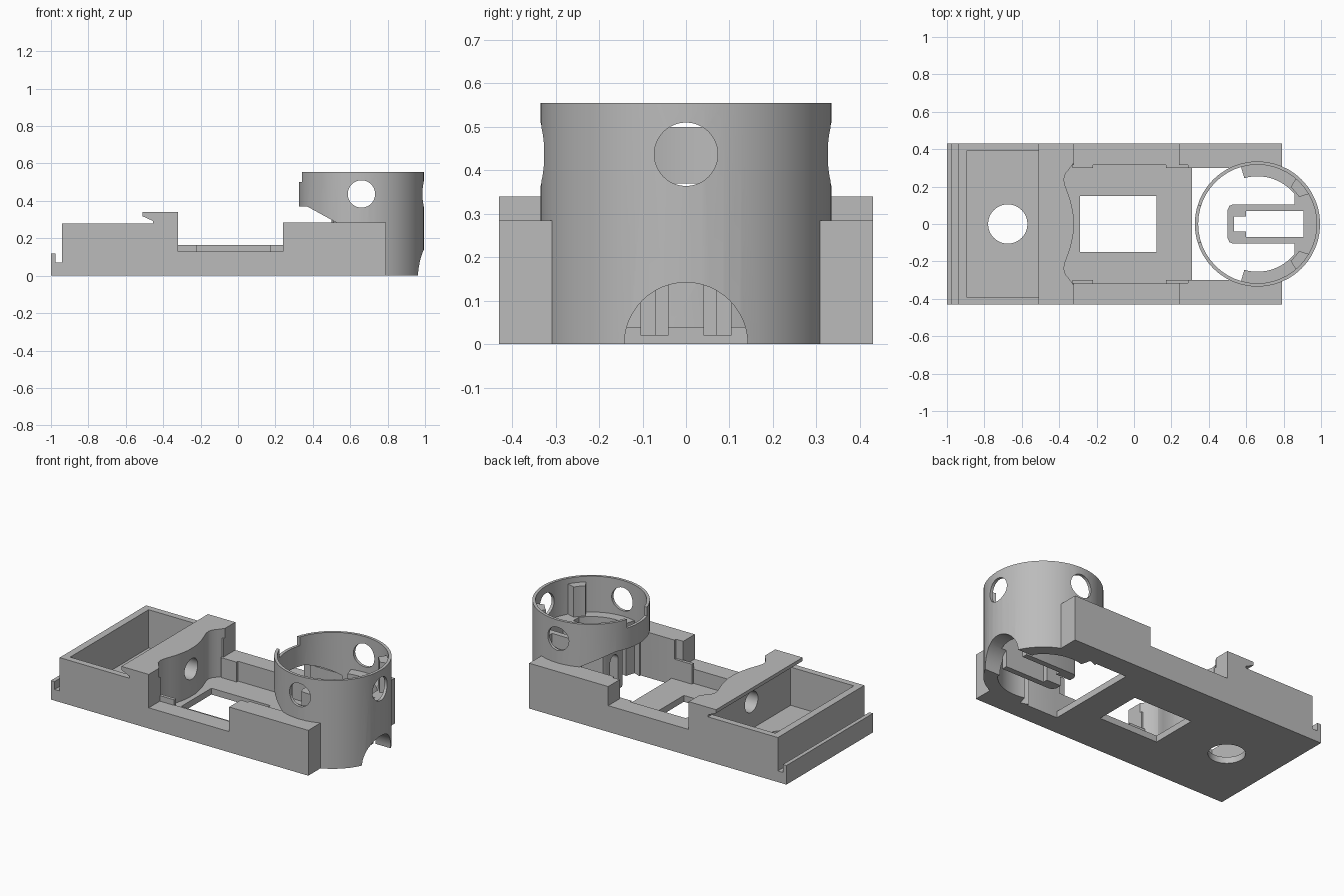
import bpy, bmesh, math
from mathutils import Matrix, Vector

if "Cube" in bpy.data.objects:
    bpy.data.objects.remove(bpy.data.objects["Cube"], do_unlink=True)

grey = bpy.data.materials.new("plain_grey")
grey.use_nodes = True
grey.diffuse_color = (0.5, 0.5, 0.5, 1)
grey.node_tree.nodes["Principled BSDF"].inputs["Base Color"].default_value = (0.5, 0.5, 0.5, 1)

CX, OUTER, BORE = 0.66, 0.335, 0.317   # round cup centre and radii
SEGS = 48


def prism(name, points, lo, hi, axis="z"):
    """Extrude an outline: plan (x, y) along z, or side profile (x, z) along y."""
    bm = bmesh.new()
    place = (lambda a, b: (a, b, lo)) if axis == "z" else (lambda a, b: (a, lo, b))
    face = bm.faces.new([bm.verts.new(place(a, b)) for a, b in points])
    out = bmesh.ops.extrude_face_region(bm, geom=[face])
    shift = Vector((0, 0, hi - lo)) if axis == "z" else Vector((0, hi - lo, 0))
    bmesh.ops.translate(bm, vec=shift, verts=[v for v in out["geom"] if isinstance(v, bmesh.types.BMVert)])
    bmesh.ops.recalc_face_normals(bm, faces=bm.faces)
    return finish(name, bm)


def finish(name, bm):
    mesh = bpy.data.meshes.new(name)
    bm.to_mesh(mesh)
    bm.free()
    mesh.materials.append(grey)
    obj = bpy.data.objects.new(name, mesh)
    bpy.context.collection.objects.link(obj)
    return obj


def box(x0, x1, y0, y1, z0, z1, name="block"):
    return prism(name, [(x0, y0), (x1, y0), (x1, y1), (x0, y1)], z0, z1)


def rod(center, radius, length, axis="z", name="rod"):
    turn = {"x": Matrix.Rotation(math.pi / 2, 4, "Y"),
            "y": Matrix.Rotation(math.pi / 2, 4, "X"),
            "z": Matrix.Identity(4)}[axis]
    bm = bmesh.new()
    bmesh.ops.create_cone(bm, cap_ends=True, segments=SEGS, radius1=radius, radius2=radius,
                          depth=length, matrix=Matrix.Translation(center) @ turn)
    return finish(name, bm)


def arc(radius, start, end, steps=24):
    angles = [math.radians(start + (end - start) * i / steps) for i in range(steps + 1)]
    return [(CX + radius * math.cos(a), radius * math.sin(a)) for a in angles]


def combine(target, operation, *tools):
    """Apply booleans one by one and discard the tools."""
    for tool in tools:
        mod = target.modifiers.new("combine", "BOOLEAN")
        mod.operation, mod.object, mod.solver = operation, tool, "EXACT"
        bpy.context.view_layer.update()
        deps = bpy.context.evaluated_depsgraph_get()
        mesh = bpy.data.meshes.new_from_object(target.evaluated_get(deps))
        target.modifiers.clear()
        target.data = mesh
        bpy.data.objects.remove(tool, do_unlink=True)


def cut(target, *tools):
    combine(target, "DIFFERENCE", *tools)


def join(target, *tools):
    combine(target, "UNION", *tools)


# Long tray with end lip, stepped side walls and open cup end
tray = prism("base_tray", [(-1, 0), (0.79, 0), (0.79, 0.285), (0.24, 0.285), (0.24, 0.165),
                           (-0.32, 0.165), (-0.32, 0.28), (-0.94, 0.28), (-0.94, 0.07),
                           (-0.975, 0.07), (-0.975, 0.12), (-1, 0.12)], -0.43, 0.43, "y")
cut(tray,
    box(-0.895, -0.455, -0.39, 0.39, 0.04, 1),           # end compartment
    box(-0.46, 0.29, -0.315, 0.315, 0.04, 1),            # middle bay
    box(0.28, 0.315, -0.3, 0.3, 0.04, 1),                # bay to cup end
    box(0.31, 1, -0.3, 0.3, -1, 1),                      # open cup end
    box(-0.29, 0.12, -0.15, 0.15, -1, 1),                # floor window
    rod((-0.675, 0, 0), 0.105, 1),                       # round floor hole
    box(-0.32, 0.24, -0.5, -0.315, 0.13, 1),             # lower front wall
    rod((CX, 0, 0.2), BORE, 1))                          # room for the cup

# Scalloped divider with overhanging hook and a round hole
half = [(-0.32, 0.43), (-0.32, 0.33), (-0.345, 0.295), (-0.366, 0.27), (-0.375, 0.24),
        (-0.37, 0.21), (-0.355, 0.17), (-0.34, 0.125), (-0.328, 0.075), (-0.322, 0.035)]
wave = half + [(x, -y) for x, y in reversed(half)]
divider = prism("divider_wall", [(-0.455, -0.43), (-0.455, 0.43)] + wave, 0.02, 0.34)
join(divider, prism("hook", [(-0.51, 0.34), (-0.51, 0.318), (-0.455, 0.293), (-0.44, 0.293),
                             (-0.44, 0.34)], -0.43, 0.43, "y"))
cut(divider, rod((-0.4, 0, 0.21), 0.065, 0.4, "x"))
join(tray, divider)

# Corner ribs in the middle bay
for side in (-1, 1):
    for x0, x1 in ((-0.33, -0.22), (0.17, 0.29)):
        y0, y1 = sorted((side * 0.3, side * 0.32))
        box(x0, x1, y0, y1, 0.03, 0.165, "corner_rib")

# Thin round cup, cut away toward the bay
cup = rod((CX, 0, 0.2775), OUTER, 0.555, "z", "round_cup")
cut(cup,
    rod((CX, 0, 0.3), BORE, 1),
    prism("slope", [(0.2, -0.1), (0.525, -0.1), (0.525, 0.285), (0.37, 0.37), (0.2, 0.37)], -0.5, 0.5, "y"),
    rod((CX, 0, 0.437), 0.073, 1, "y"),
    rod((0.95, 0, 0.437), 0.073, 0.4, "x"),
    box(0.2, 0.45, -0.1, 0.1, 0.5, 1),
    rod((1, 0, 0), 0.142, 0.3, "x"))

# Inner ledge lining the lower cup
ledge = prism("inner_ledge", arc(0.325, -106, 106, 48) + arc(0.255, 106, -106, 48), 0, 0.33)
join(ledge, prism("end_block", arc(0.322, -52, 52), 0, 0.33))
cut(ledge,
    box(0.7, 0.905, -0.07, 0.07, -1, 1),
    rod((1, 0, 0), 0.142, 0.3, "x"))

# Slotted central holder
r = 0.03
holder = prism("slotted_holder", [(0.5, -0.105 + r), (0.51, -0.097), (0.5 + r, -0.105), (0.87, -0.105),
                                  (0.87, 0.105), (0.5 + r, 0.105), (0.51, 0.097), (0.5, 0.105 - r)], 0.02, 0.33)
cut(holder,
    box(0.6, 1, -0.07, 0.07, -1, 1),
    box(0.535, 0.61, -0.04, 0.04, -1, 1),
    box(0.4, 0.55, -0.04, 0.04, -1, 0.21),
    rod((0.475, 0, 0.21), 0.04, 0.15, "x"))

# Pair of upright pillars inside the cup
for side in (-1, 1):
    prism("cup_pillar", arc(0.325, side * 30, side * 50, 6) + arc(0.265, side * 48, side * 33, 6), 0.32, 0.52)

# Smooth round surfaces, keep corners crisp
for obj in bpy.context.scene.objects:
    obj.select_set(obj.type == "MESH")
bpy.context.view_layer.objects.active = tray
bpy.ops.object.shade_smooth_by_angle(angle=math.radians(25))
